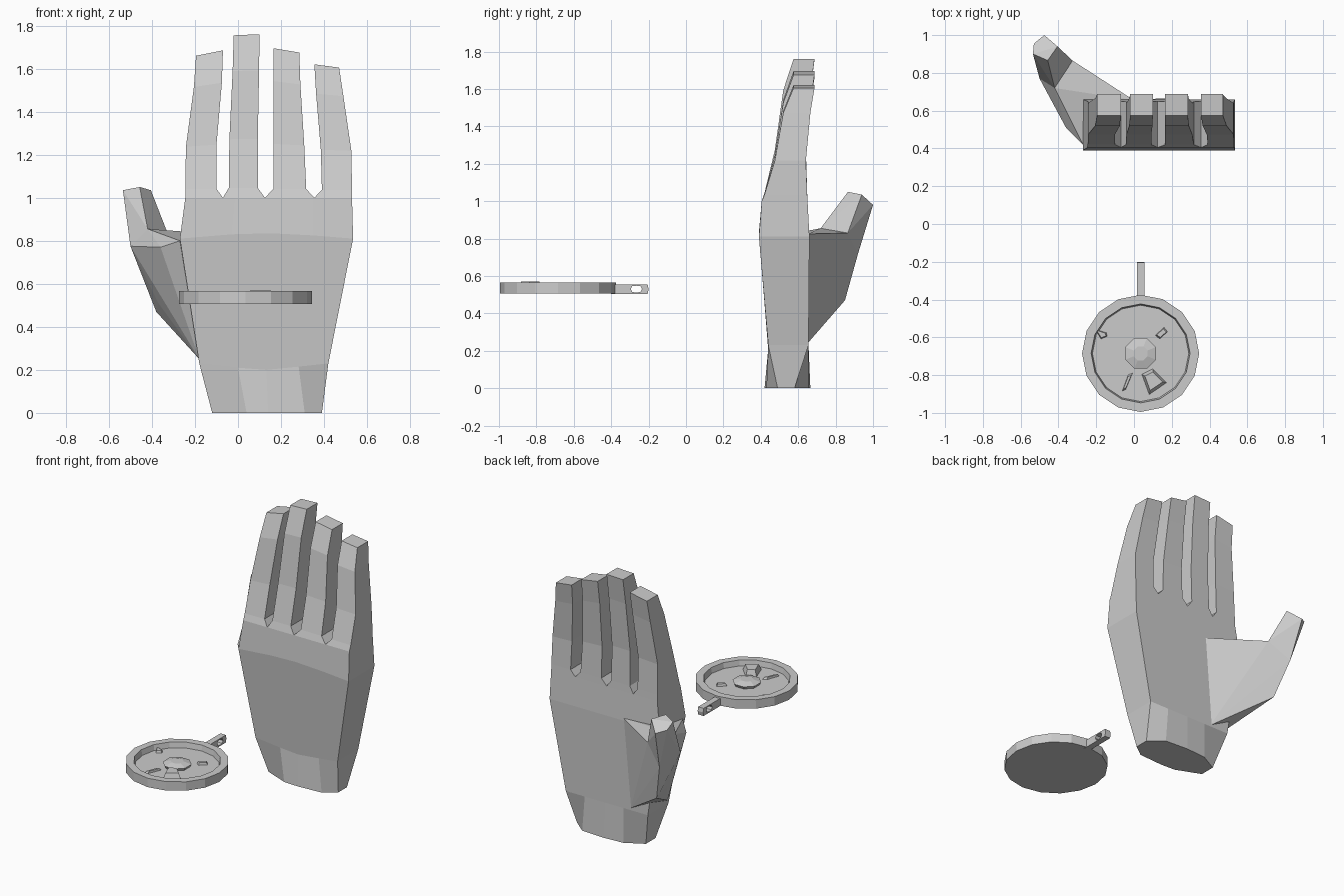
import bpy, bmesh, math

if "Cube" in bpy.data.objects:
    bpy.data.objects.remove(bpy.data.objects["Cube"])

grey = bpy.data.materials.new("plain grey")
grey.diffuse_color = (0.6, 0.6, 0.6, 1)
grey.use_nodes = True
grey.node_tree.nodes["Principled BSDF"].inputs["Base Color"].default_value = grey.diffuse_color


def finish(name, bm):
    bmesh.ops.recalc_face_normals(bm, faces=bm.faces)
    mesh = bpy.data.meshes.new(name)
    bm.to_mesh(mesh)
    bm.free()
    mesh.materials.append(grey)
    ob = bpy.data.objects.new(name, mesh)
    bpy.context.collection.objects.link(ob)
    return ob


def loft(name, sections, start=True, end=True, loop=False):
    """Skin a list of equal-sized point rings."""
    bm = bmesh.new()
    rings = [[bm.verts.new(p) for p in s] for s in sections]
    pairs = list(zip(rings, rings[1:])) + ([(rings[-1], rings[0])] if loop else [])
    for a, b in pairs:
        n = len(a)
        for i in range(n):
            j = (i + 1) % n
            bm.faces.new((a[i], a[j], b[j], b[i]))
    if not loop:
        if start:
            bm.faces.new(rings[0])
        if end:
            bm.faces.new(rings[-1])
    return finish(name, bm)


def hull(name, points):
    bm = bmesh.new()
    for p in points:
        bm.verts.new(p)
    res = bmesh.ops.convex_hull(bm, input=bm.verts)
    junk = {v for v in res["geom_interior"] if isinstance(v, bmesh.types.BMVert)}
    bmesh.ops.delete(bm, geom=list(junk), context='VERTS')
    bmesh.ops.dissolve_limit(bm, angle_limit=0.02, verts=bm.verts, edges=bm.edges)
    return finish(name, bm)


def disc_ring(r, z, n=16, turn=0.0):
    return [(0.035 + r * math.cos(turn + math.tau * i / n),
             -0.685 + r * math.sin(turn + math.tau * i / n), z) for i in range(n)]


# Palm: oval wrist opening into a wide flat block
wrist = [(-.12, .49), (.04, .425), (.14, .42), (.31, .43), (.39, .49),
         (.39, .58), (.30, .655), (.14, .665), (0, .655), (-.12, .59)]
sections = [[(x, y, 0) for x, y in wrist]]
for z, x0, x1, y0, y1 in ((.23, -.18, .42, .44, .655),
                          (.81, -.27, .535, .39, .66),
                          (1.0, -.245, .53, .405, .65)):
    xs = [x0 + (x1 - x0) * t for t in (0, .3, .52, .77, 1)]
    arch = [0, .02, .025, .015, 0] if z == .81 else [0, -.02, -.03, -.015, 0]
    if z == 1.0:
        arch = [0] * 5
    front = [(x, y0, z + a) for x, a in zip(xs, arch)]
    back = [(x, y1, z) for x in reversed(xs)]
    sections.append(front + back)
loft("palm", sections, end=False)

# Fingers: tapered, leaning back; x spans at base, neck, joints and tip
fingers = {
    "index_finger": ((-.245, -.07), (-.245, -.10), (-.242, -.10), (-.205, -.075), (-.195, -.07), 1.66, 1.685),
    "middle_finger": ((-.07, .125), (-.043, .092), (-.04, .092), (-.025, .098), (-.02, .10), 1.755, 1.76),
    "ring_finger": ((.125, .355), (.165, .317), (.165, .308), (.165, .29), (.165, .285), 1.695, 1.675),
    "little_finger": ((.355, .53), (.39, .53), (.385, .527), (.363, .49), (.355, .47), 1.62, 1.605),
}
for name, (*spans, za, zb) in fingers.items():
    rings = []
    depth = ((.405, .65), (.42, .648), (.475, .641), (.52, .665), (.575, .687))
    for (x0, x1), (y0, y1), t in zip(spans, depth, (0, .06, .36, .78, 1)):
        z0, z1 = 1 + (za - 1) * t, 1 + (zb - 1) * t
        rings.append([(x0, y0, z0), (x1, y0, z1), (x1, y1, z1), (x0, y1, z0)])
    loft(name, rings, start=False)

# Thumb: wedge-shaped root and faceted tip sharing a middle ring
ring = [(-.50, .77, .775), (-.42, .72, .855), (-.325, .865, .83), (-.45, .92, .72)]
hull("thumb_root", ring + [
    (-.27, .42, .80), (-.27, .64, .80), (0, .655, .825), (-.05, .65, .24),
    (-.18, .45, .25), (-.36, .51, .77), (-.38, .85, .47), (-.37, .72, .51)])
hull("thumb_tip", ring + [
    (-.535, .90, 1.035), (-.53, .955, 1.0), (-.475, 1.0, .98),
    (-.405, .94, 1.035), (-.457, .866, 1.05)])

# Round dish with raised rim
loft("dish", [disc_ring(.31, .507), disc_ring(.31, .566),
              disc_ring(.262, .566), disc_ring(.255, .53)])

# Faceted centre boss
t8 = math.pi / 8
loft("centre_boss", [disc_ring(.075, .525, 8, t8), disc_ring(.088, .548, 8, t8),
                     disc_ring(.04, .562, 8, t8)])

# Small raised studs on the dish floor
studs = (
    ("large_stud", [(.04, -.795), (.10, -.765), (.175, -.84), (.08, -.905)], .57),
    ("thin_stud", [(-.065, -.89), (-.045, -.88), (-.005, -.785), (-.03, -.795)], .543),
    ("left_stud", [(-.21, -.555), (-.175, -.61), (-.14, -.595), (-.145, -.575)], .545),
    ("right_stud", [(.11, -.59), (.135, -.61), (.18, -.57), (.16, -.545)], .545),
)
for name, pts, top in studs:
    cx, cy = (sum(p[k] for p in pts) / 4 for k in (0, 1))
    loft(name, [[(x, y, .525) for x, y in pts],
                [(cx + (x - cx) * .7, cy + (y - cy) * .7, top) for x, y in pts]])

# Handle bar with a through hole
outer = [(-.40, .505), (-.265, .505), (-.205, .505), (-.20, .53),
         (-.205, .555), (-.265, .555), (-.40, .555), (-.40, .53)]
hole = [(-.022, -.016), (0, -.018), (.022, -.016), (.03, 0),
        (.022, .016), (0, .018), (-.022, .016), (-.03, 0)]
hole = [(-.265 + y, .53 + z) for y, z in hole]
loft("handle", [[(x, y, z) for y, z in prof] for x, prof in
                ((.015, outer), (.055, outer), (.055, hole), (.015, hole))], loop=True)
